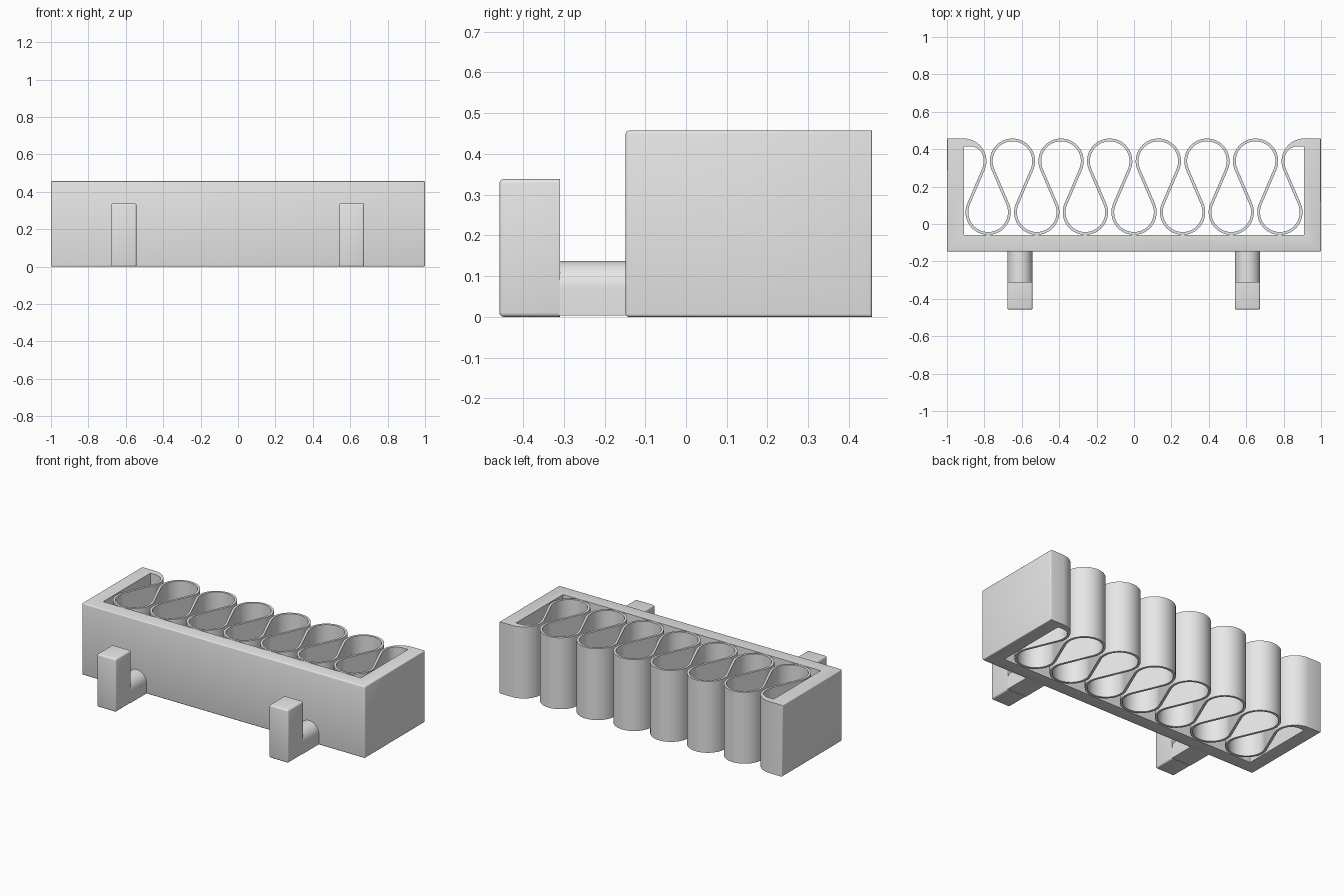
import bpy, bmesh, math

if "Cube" in bpy.data.objects:
    bpy.data.objects.remove(bpy.data.objects["Cube"])

HEIGHT = 0.457
grey = bpy.data.materials.new("light_grey")
grey.diffuse_color = (0.8, 0.8, 0.8, 1)
grey.use_nodes = True
grey.node_tree.nodes["Principled BSDF"].inputs["Base Color"].default_value = grey.diffuse_color


def arc(cx, cy, r, a0, a1, n):
    """Points on an arc, angles in degrees."""
    angles = [math.radians(a0 + (a1 - a0) * i / n) for i in range(n + 1)]
    return [(cx + r * math.cos(a), cy + r * math.sin(a)) for a in angles]


def finish(name, bm, angle=35):
    bmesh.ops.recalc_face_normals(bm, faces=bm.faces)
    mesh = bpy.data.meshes.new(name)
    bm.to_mesh(mesh)
    bm.free()
    mesh.materials.append(grey)
    ob = bpy.data.objects.new(name, mesh)
    bpy.context.collection.objects.link(ob)
    bpy.ops.object.select_all(action='DESELECT')
    ob.select_set(True)
    bpy.context.view_layer.objects.active = ob
    bpy.ops.object.shade_smooth_by_angle(angle=math.radians(angle))
    return ob


def extrude(points, vector):
    """Solid prism from a closed outline of 3D points."""
    bm = bmesh.new()
    face = bm.faces.new([bm.verts.new(p) for p in points])
    new = bmesh.ops.extrude_face_region(bm, geom=[face])["geom"]
    bmesh.ops.translate(bm, vec=vector,
                        verts=[v for v in new if isinstance(v, bmesh.types.BMVert)])
    return bm


# Frame: U-shaped tray wall with a curled hook at each back end
FRONT, BACK = -0.148, 0.457
left = [(-1, FRONT), (-1, BACK)]
left += arc(-0.91, 0.336, 0.121, 90, -15, 18)
left += arc(-0.875, 0.345, 0.07, 0, 90, 12)
left += [(-0.91, 0.415), (-0.91, -0.06)]
outline = left + [(-x, y) for x, y in reversed(left)]
bm = extrude([(x, y, 0) for x, y in outline], (0, 0, HEIGHT))


def on_outside(edge):
    a, b = (v.co for v in edge.verts)
    return (abs(a.x) > 0.999 and abs(a.x - b.x) < 1e-4) or \
           (abs(a.y - FRONT) < 1e-4 and abs(b.y - FRONT) < 1e-4)


bmesh.ops.bevel(bm, geom=[e for e in bm.edges if on_outside(e)], offset=0.007,
                segments=3, profile=0.5, affect='EDGES')
finish("frame", bm)

# Spring: thin serpentine ribbon of alternating back and front loops
R, T, PITCH = 0.1135, 0.015, 0.26
BACK_Y, FRONT_Y = 0.336, 0.063
dx, dy = PITCH / 2, BACK_Y - FRONT_Y
tilt = math.degrees(math.acos(2 * R / math.hypot(dx, dy)) - math.atan2(dy, dx))
outer, inner = [], []
for i in range(15):
    x = -0.91 + dx * i
    if i % 2 == 0:          # back loop, clockwise
        start = 5 if i == 0 else 180 - tilt
        end = 175 if i == 14 else tilt
        y, sign = BACK_Y, 1
    else:                   # front loop, counter-clockwise
        start, end, y, sign = 180 + tilt, 360 - tilt, FRONT_Y, -1
        start = 180 + tilt
    # tangent angles are mirrored about each loop's centre
    if sign < 0:
        start, end = 180 + tilt, 360 - tilt
    n = 6 if i in (0, 14) else 36
    outer += arc(x, y, R + sign * T / 2, start, end, n)
    inner += arc(x, y, R - sign * T / 2, start, end, n)

bm = bmesh.new()
rings = [[bm.verts.new((*p, z)) for p, z in ((a, 0.001), (b, 0.001), (b, HEIGHT), (a, HEIGHT))]
         for a, b in zip(outer, inner)]
for r0, r1 in zip(rings, rings[1:]):
    for k in range(4):
        m = (k + 1) % 4
        bm.faces.new((r0[k], r0[m], r1[m], r1[k]))
bm.faces.new(rings[0])
bm.faces.new(rings[-1])
finish("spring", bm)

# Mounting clips: upright tab on an arched neck
W = 0.0675
for side, cx in (("left", -0.61), ("right", 0.607)):
    bm = bmesh.new()
    bmesh.ops.create_cube(bm, size=1)
    bmesh.ops.scale(bm, vec=(2 * W, 0.149, 0.338), verts=bm.verts)
    bmesh.ops.translate(bm, vec=(cx, -0.3835, 0.169), verts=bm.verts)
    edges = [e for e in bm.edges if not all(v.co.y > -0.32 for v in e.verts)]
    bmesh.ops.bevel(bm, geom=edges, offset=0.01, segments=3, profile=0.5, affect='EDGES')
    finish(side + "_clip_tab", bm)

    arch = [(cx + W, 0.003), *arc(cx, 0.0695, W, 0, 180, 24), (cx - W, 0.003)]
    bm = extrude([(x, -0.312, z) for x, z in arch], (0, 0.17, 0))
    finish(side + "_clip_neck", bm)
